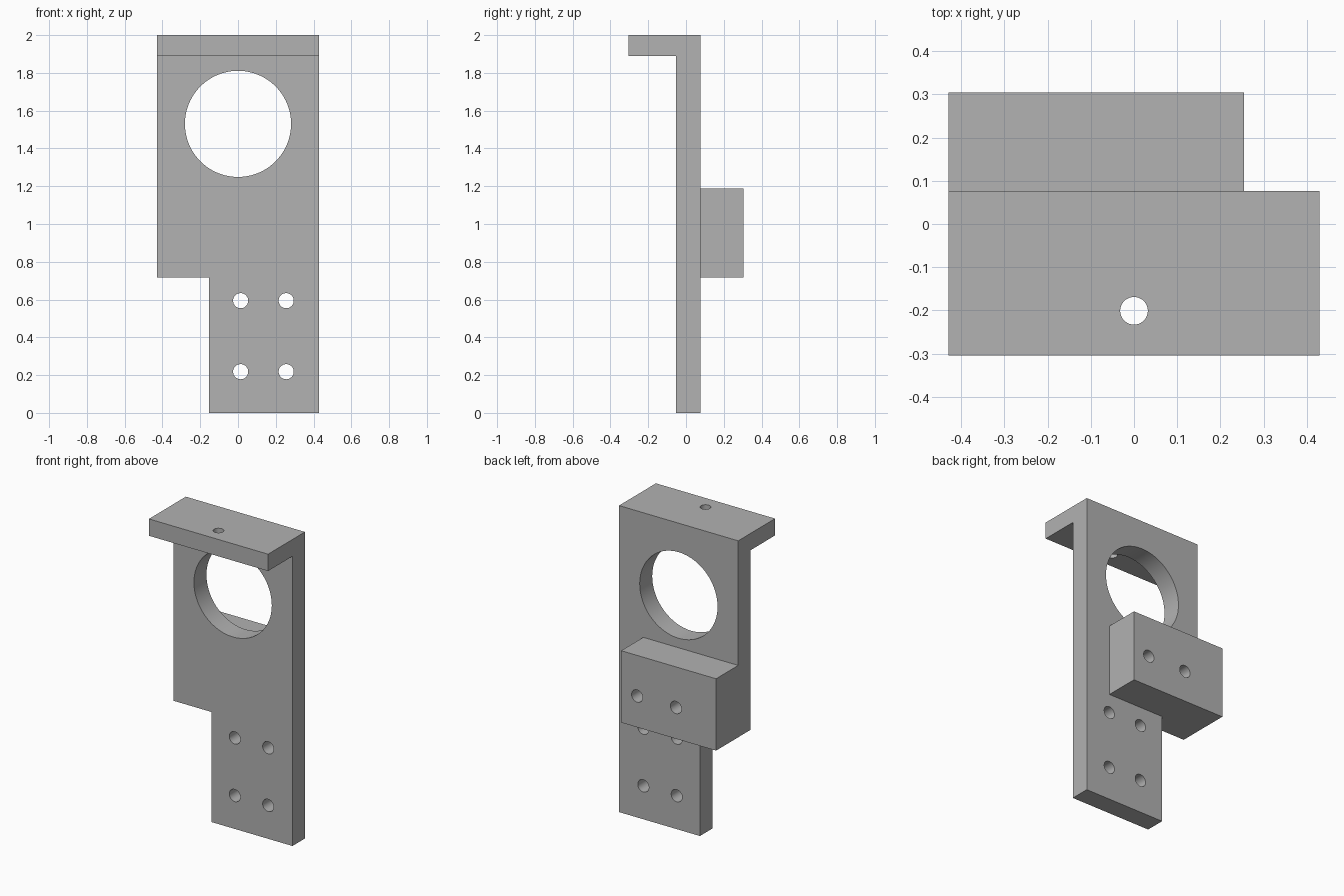
import bpy, bmesh, math
from mathutils import Matrix, Vector

cube = bpy.data.objects.get("Cube")
if cube:
    bpy.data.objects.remove(cube, do_unlink=True)

grey = bpy.data.materials.new("plain grey")
grey.use_nodes = True
colour = (0.445, 0.445, 0.445, 1)
grey.diffuse_color = colour
grey.node_tree.nodes["Principled BSDF"].inputs["Base Color"].default_value = colour


def add_object(name, bm):
    bmesh.ops.recalc_face_normals(bm, faces=bm.faces[:])
    mesh = bpy.data.meshes.new(name)
    bm.to_mesh(mesh)
    bm.free()
    mesh.materials.append(grey)
    obj = bpy.data.objects.new(name, mesh)
    bpy.context.collection.objects.link(obj)
    return obj


def prism(name, profile, depth):
    """Extrude a closed profile of 3D points along a vector."""
    bm = bmesh.new()
    face = bm.faces.new([bm.verts.new(p) for p in profile])
    new = bmesh.ops.extrude_face_region(bm, geom=[face])["geom"]
    bmesh.ops.translate(bm, vec=depth, verts=[v for v in new if isinstance(v, bmesh.types.BMVert)])
    return add_object(name, bm)


def box(name, x, y, z):
    base = [(x[0], y[0], z[0]), (x[1], y[0], z[0]), (x[1], y[1], z[0]), (x[0], y[1], z[0])]
    return prism(name, base, (0, 0, z[1] - z[0]))


def rod(name, start, end, radius, sides=48):
    start, end = Vector(start), Vector(end)
    axis = end - start
    turn = axis.to_track_quat('Z', 'Y').to_matrix().to_4x4()
    bm = bmesh.new()
    bmesh.ops.create_cone(bm, cap_ends=True, segments=sides, radius1=radius, radius2=radius,
                          depth=axis.length, matrix=Matrix.Translation((start + end) / 2) @ turn)
    return add_object(name, bm)


def combine(target, tool, operation):
    """Apply a boolean and remove the tool."""
    tool.hide_render = True
    mod = target.modifiers.new("boolean", 'BOOLEAN')
    mod.operation, mod.object, mod.solver = operation, tool, 'EXACT'
    bpy.context.view_layer.objects.active = target
    bpy.ops.object.modifier_apply(modifier=mod.name)
    bpy.data.objects.remove(tool, do_unlink=True)


# Main dimensions
side, front, back, reach = 0.43, -0.053, 0.076, 0.304
step, flange_z = 0.718, 1.89

# Upright plate and top flange share one L-shaped profile
outline = [(front, 0), (back, 0), (back, 2), (-reach, 2), (-reach, flange_z), (front, flange_z)]
bracket = prism("mounting_bracket", [(-side, y, z) for y, z in outline], (2 * side, 0, 0))

# Lower corner notch and rear block
combine(bracket, box("notch_cutter", (-1, -0.154), (-1, 1), (-1, step)), 'DIFFERENCE')
combine(bracket, box("rear_block", (-side, 0.255), (0.01, reach), (step, 1.187)), 'UNION')

# Large opening, four plate holes, flange hole and two blind block holes
combine(bracket, rod("opening_cutter", (0, -0.2, 1.53), (0, 0.2, 1.53), 0.281, 96), 'DIFFERENCE')
for x in (0.014, 0.255):
    for z in (0.218, 0.594):
        combine(bracket, rod("hole_cutter", (x, -0.2, z), (x, 0.2, z), 0.04), 'DIFFERENCE')
combine(bracket, rod("flange_hole_cutter", (0, -0.201, 1.8), (0, -0.201, 2.1), 0.032), 'DIFFERENCE')
for x in (-0.14, 0.14):
    combine(bracket, rod("block_hole_cutter", (x, 0.1, 0.922), (x, 0.4, 0.922), 0.04), 'DIFFERENCE')

# Merge coplanar faces, then smooth the hole walls only
bm = bmesh.new()
bm.from_mesh(bracket.data)
bmesh.ops.remove_doubles(bm, verts=bm.verts[:], dist=0.0001)
bmesh.ops.dissolve_limit(bm, angle_limit=math.radians(0.5), verts=bm.verts[:], edges=bm.edges[:])
bmesh.ops.triangulate(bm, faces=[f for f in bm.faces if len(f.verts) > 4])
bm.to_mesh(bracket.data)
bm.free()
bpy.ops.object.select_all(action='DESELECT')
bracket.select_set(True)
bpy.context.view_layer.objects.active = bracket
bpy.ops.object.shade_smooth_by_angle(angle=math.radians(30))
